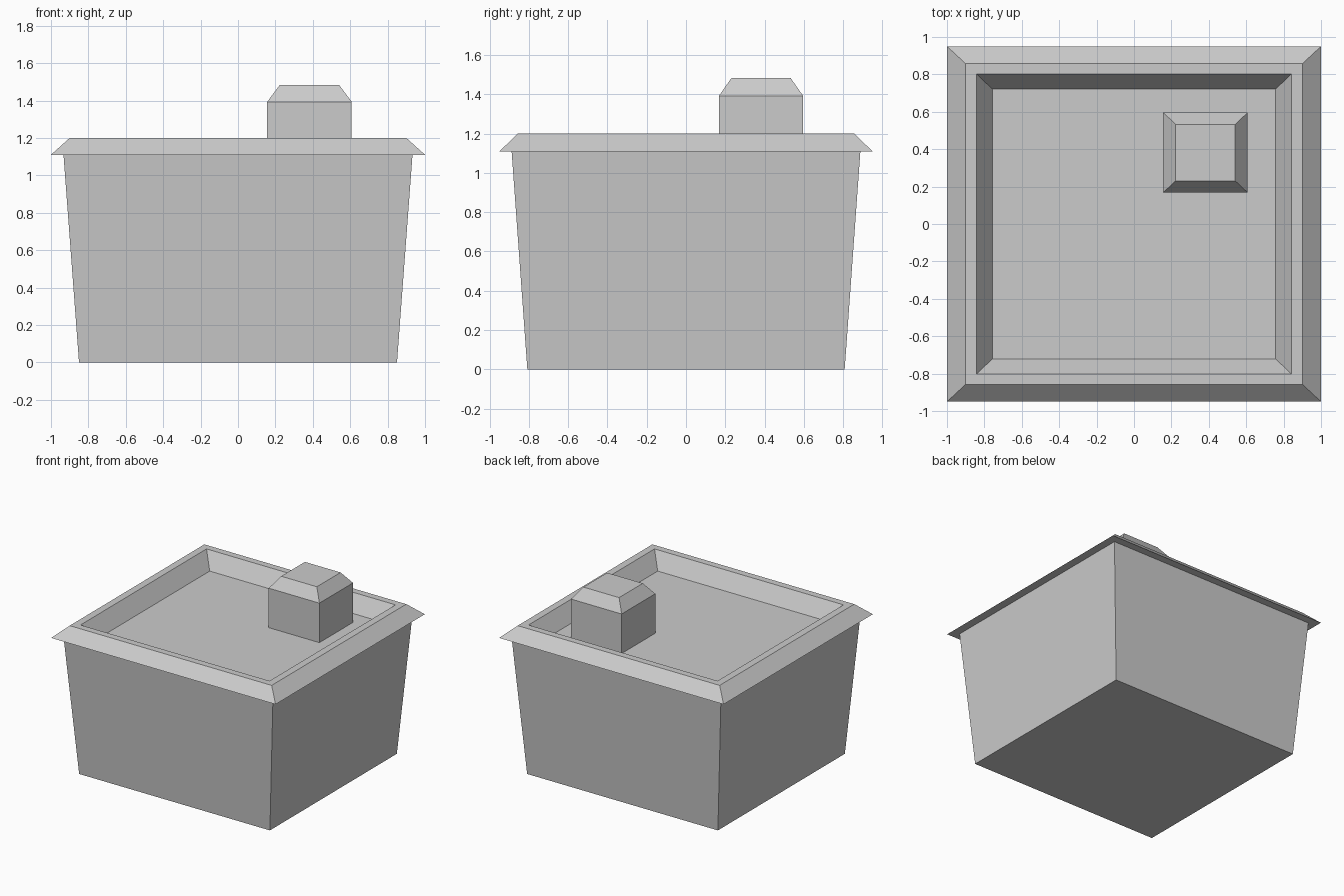
import bpy, bmesh

if "Cube" in bpy.data.objects:
    bpy.data.objects.remove(bpy.data.objects["Cube"])


def loft(name, center, rings, cap_start=True):
    """Stack rectangles (half_x, half_y, z) into a faceted shell, capped at the ends."""
    bm = bmesh.new()
    cx, cy = center
    loops = [[bm.verts.new((cx + sx * hx, cy + sy * hy, z))
              for sx, sy in ((-1, -1), (1, -1), (1, 1), (-1, 1))]
             for hx, hy, z in rings]
    for a, b in zip(loops, loops[1:]):
        for i in range(4):
            j = (i + 1) % 4
            bm.faces.new((a[i], a[j], b[j], b[i]))
    if cap_start:
        bm.faces.new(loops[0][::-1])
    bm.faces.new(loops[-1])
    bmesh.ops.recalc_face_normals(bm, faces=bm.faces)
    mesh = bpy.data.meshes.new(name)
    bm.to_mesh(mesh)
    bm.free()
    obj = bpy.data.objects.new(name, mesh)
    bpy.context.collection.objects.link(obj)
    return obj


FLOOR = 1.075

# Tapered building body, overhanging cornice and sunken roof
loft("building_body", (0, 0), [
    (0.85, 0.808, 0),
    (0.933, 0.888, 1.11),    # wall top
    (1.0, 0.95, 1.11),       # cornice overhang
    (0.9, 0.857, 1.2),       # cornice slope
    (0.842, 0.802, 1.2),     # parapet top
    (0.757, 0.721, FLOOR),   # inner slope down to the roof
])

# Rooftop hut with bevelled top
loft("roof_hut", (0.382, 0.382), [
    (0.226, 0.214, FLOOR),
    (0.226, 0.214, 1.393),
    (0.159, 0.151, 1.483),
])
